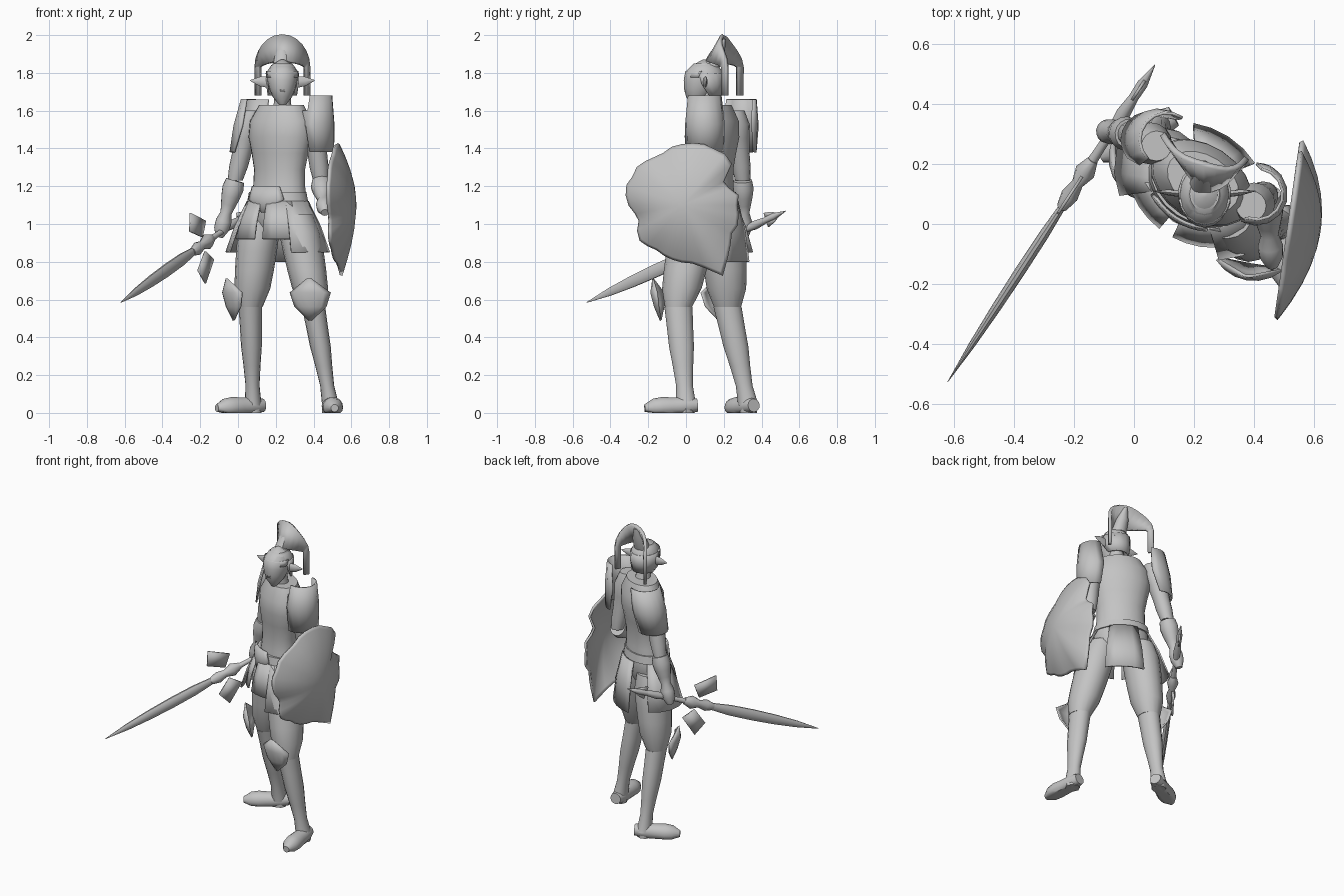
import bpy, bmesh
from math import sin, cos, radians
from mathutils import Vector, Matrix

cube = bpy.data.objects.get("Cube")
if cube:
    bpy.data.objects.remove(cube, do_unlink=True)

grey = bpy.data.materials.new("plain_grey")
grey.use_nodes = True
grey.diffuse_color = (.55, .55, .55, 1)
grey.node_tree.nodes["Principled BSDF"].inputs["Base Color"].default_value = grey.diffuse_color

UP = Vector((0, 0, 1))
TURN = -33  # the torso is turned to its right


def finish(name, bm, thickness=0):
    """Turn a bmesh into a smooth shaded, optionally thickened object."""
    bmesh.ops.recalc_face_normals(bm, faces=bm.faces)
    mesh = bpy.data.meshes.new(name)
    bm.to_mesh(mesh)
    bm.free()
    mesh.materials.append(grey)
    part = bpy.data.objects.new(name, mesh)
    bpy.context.collection.objects.link(part)
    if thickness:
        solid = part.modifiers.new("thickness", "SOLIDIFY")
        solid.thickness, solid.offset = thickness, 0
    bpy.ops.object.select_all(action="DESELECT")
    part.select_set(True)
    bpy.context.view_layer.objects.active = part
    bpy.ops.object.shade_smooth_by_angle(angle=radians(45))


def skin(name, rows, closed=False, caps=(), thickness=0):
    """Join successive rows of points with faces; caps lists the rows to fill."""
    bm = bmesh.new()
    rows = [[bm.verts.new(point) for point in row] for row in rows]
    count = len(rows[0])
    for low, high in zip(rows, rows[1:]):
        for i in range(count if closed else count - 1):
            j = (i + 1) % count
            bm.faces.new((low[i], low[j], high[j], high[i]))
    for cap in caps:
        bm.faces.new(rows[cap])
    finish(name, bm, thickness)


def on_ellipse(radius, depth, degrees):
    return Vector((radius * cos(radians(degrees)), radius * depth * sin(radians(degrees)), 0))


def frame(direction):
    """Local z follows the direction, local y leans upward."""
    z = direction.normalized()
    x = UP.cross(z).normalized()
    return Matrix((x, z.cross(x), z)).transposed()


def limb(name, start, end, radii, depth=1, turn=0, level=True, sides=16):
    """Evenly spaced elliptic rings from start to end; flat where they meet the floor."""
    start, end = Vector(start), Vector(end)
    spin = Matrix.Rotation(radians(turn), 3, "Z") if level else frame(end - start)
    rows = []
    for i, radius in enumerate(radii):
        centre = start.lerp(end, i / (len(radii) - 1))
        row = [centre + spin @ on_ellipse(radius, depth, 360 * k / sides) for k in range(sides)]
        for point in row:
            point.z = max(point.z, 0)
        rows.append(row)
    skin(name, rows, closed=True, caps=(0, -1))


def shell(name, start, end, radii, spreads, facing, depth=1, turn=0, steps=8):
    """Curved armour plate, facing an angle and spreading to both sides of it."""
    start, end = Vector(start), Vector(end)
    spin = Matrix.Rotation(radians(turn), 3, "Z")
    rows = []
    for i, (radius, spread) in enumerate(zip(radii, spreads)):
        centre = start.lerp(end, i / (len(radii) - 1))
        rows.append([centre + spin @ on_ellipse(radius, depth, facing + spread * (2 * k / steps - 1))
                     for k in range(steps + 1)])
    skin(name, rows, thickness=.01)


# Torso, neck, belt and buckle
hips = Vector((.21, .13, 0))
waist = hips + 1.12 * UP
limb("torso", hips + .95 * UP, (.23, .14, 1.63),
     [.1, .17, .165, .15, .148, .165, .185, .18, .13], depth=.68, turn=TURN, sides=20)
limb("belt", waist, waist + .05 * UP, [.175, .165], depth=.73, turn=TURN, sides=20)
shell("belt_buckle", waist + .08 * UP, waist - .06 * UP, [.17, .18, .185], [30, 38, 2],
      facing=-90, depth=.76, turn=TURN)
limb("neck", (.235, .13, 1.58), (.235, .11, 1.7), [.06, .045, .045])

# Skirt panels hanging from the belt, mirrored about the torso's middle
def skirt(name, facing, spread, length, flare):
    shell(name, waist, waist - length * UP, [.17, .19 + flare / 2, .19 + flare], [spread] * 3,
          facing, depth=.78, turn=TURN, steps=4)


skirt("back_skirt", 90, 30, .32, .05)
for side, sign in (("left", 1), ("right", -1)):
    skirt(side + "_front_skirt", sign * 30 - 90, 24, .2, .05)
    skirt(side + "_hip_skirt", sign * 78 - 90, 36, .27, .1)

# Legs: thigh, boot, foot and knee plate
legs = (("left", (.31, .05, 1.05), (.4, -.04, .56), (.49, 0, .04), (.1, -1, 0), -100),
        ("right", (.12, .19, 1.05), (.065, .22, .56), (.08, .33, .04), (-.9, -.5, 0), -155))
for side, hip, knee, ankle, toe, facing in legs:
    knee, ankle, toe = Vector(knee), Vector(ankle), Vector(toe).normalized()
    limb(side + "_thigh", hip, knee, [.09, .11, .108, .103, .095, .065], depth=1.1)
    limb(side + "_boot", knee, ankle, [.062, .058, .055, .045, .037, .045], depth=1.2)
    limb(side + "_foot", ankle - .06 * toe, ankle + .22 * toe - .015 * UP,
         [.035, .046, .048, .05, .054, .048, .02], level=False)
    limb(side + "_heel", ankle - .04 * UP, ankle, [.045, .045], sides=8)
    shell(side + "_knee_plate", knee + .15 * UP, knee - .07 * UP,
          [.135, .145, .125, .095], [4, 48, 42, 4], facing, steps=6)

# Arms, with each hand closing its forearm
arms = (("left", (.39, .06, 1.6), (.44, .1, 1.22), (.46, -.14, 1.06)),
        ("right", (.075, .26, 1.6), (-.015, .3, 1.23), (-.1, .31, .93)))
for side, shoulder, elbow, hand in arms:
    limb(side + "_upper_arm", shoulder, elbow, [.05, .07, .06, .052, .05, .04])
    limb(side + "_forearm", elbow, hand, [.05, .057, .05, .04, .03, .042, .04, .02], level=False)

# Shoulder plates
shell("left_shoulder_plate", (.41, .1, 1.68), (.405, .1, 1.38), [.085, .1, .1], [95, 105, 90], facing=-15)
shell("right_shoulder_plate", (.11, .28, 1.66), (.05, .28, 1.38), [.09, .1, .09], [85, 95, 80], facing=140)

# Head and helmet
skull = Vector((.235, .1, 1.78))
limb("head", skull + Vector((0, -.05, -.15)), skull + .07 * UP,
     [.018, .052, .07, .08, .082, .05], depth=1.15)
limb("helmet", skull, skull + .09 * UP, [.086, .08, .06, .01], depth=1.15)
shell("helmet_back", skull + .02 * UP, skull - .1 * UP, [.084, .083, .075], [110, 100, 75], facing=90, depth=1.15)
shell("brow_guard", skull + .03 * UP, skull - .005 * UP, [.083, .086], [80, 70], facing=-90, depth=1.15)
shell("nose_guard", skull, skull - .08 * UP, [.086, .087, .088], [16, 5, 8], facing=-90, depth=1.18, steps=4)
for side, sign in (("left", 1), ("right", -1)):
    root = skull + Vector((sign * .07, 0, -.03))
    limb(side + "_ear", root, root + Vector((sign * .1, .01, .01)), [.012, .01, .001],
         depth=2.5, level=False, sides=8)

# Arched crest, turned a little, tall in the middle and trailing into hanging tails
def crest_row(degrees, drop=0):
    side, rise = sin(radians(degrees)), cos(radians(degrees))
    base = Vector((skull.x, .06 * side ** 4 - .04 * side, 1.83 - drop))
    outer = Vector((.14 * side, .2, .17 * rise))
    inner = Vector(((.12 - .03 * rise) * side, .11 + .06 * abs(side), .03 * rise))
    return [base + outer, base + inner]


crest = [crest_row(angle) for angle in range(-90, 91, 15)]
skin("helmet_crest", [crest_row(-90, drop=.15)] + crest + [crest_row(90, drop=.15)], thickness=.02)
limb("crest_mount", skull + Vector((0, .03, .05)), skull + Vector((0, .1, .2)), [.05, .04, .012])

# Domed shield: ragged rim given as a reach for every ten degrees
reaches = [.29, .3, .26, .25, .34, .35, .34, .34, .33, .32, .31, .29, .29, .3, .31, .3, .31, .3,
           .28, .25, .24, .27, .29, .28, .27, .28, .29, .3, .31, .35, .43, .37, .33, .3, .31, .3]
dome = []
for scale in (1, .95, .8, .6, .4, .2, .05):
    ring = []
    for i, reach in enumerate(reaches):
        # the rim's raggedness fades out towards the middle
        even = scale * (.3 + scale * (reach - .3))
        y, z = (even * wave(radians(10 * i)) for wave in (cos, sin))
        ring.append(Vector((.515 + y / 7 + .1 * (1 - scale ** 2), y - .02, z + 1.1)))
    dome.append(ring)
skin("shield", dome, closed=True, caps=(-1,), thickness=.014)

# Sword: spindle blade, knobbed collar, grip and spiked pommel
tip, pommel = Vector((-.62, -.525, .585)), Vector((.07, .53, 1.07))
swordwise = frame(pommel - tip)


def sword_part(name, start, end, radii, depth=1):
    limb(name, tip.lerp(pommel, start), tip.lerp(pommel, end), radii, depth, level=False, sides=10)


sword_part("sword_blade", 0, .58, [.001, .011, .016, .018, .017, .01], depth=2)
sword_part("sword_collar", .55, .7, [.018, .03, .02, .035, .018], depth=1.2)
sword_part("sword_grip", .68, .9, [.018, .015, .015, .024, .016])
sword_part("sword_spike", .88, 1, [.016, .018, .001])

# Guard wings and pommel barbs: thin plates above and below the sword
def wing(name, along, sign, outline):
    bm = bmesh.new()
    root = tip.lerp(pommel, along)
    bm.faces.new([bm.verts.new(root + swordwise @ Vector((0, sign * out, back))) for out, back in outline])
    finish(name, bm, thickness=.01)


for side, sign in (("upper", 1), ("lower", -1)):
    wing(side + "_guard_wing", .62, sign, [(.04, .02), (.11, .08), (.2, -.04), (.11, -.08)])
    wing(side + "_pommel_barb", .9, sign, [(.01, 0), (.04, 0), (.03, .04), (.01, .08)])
